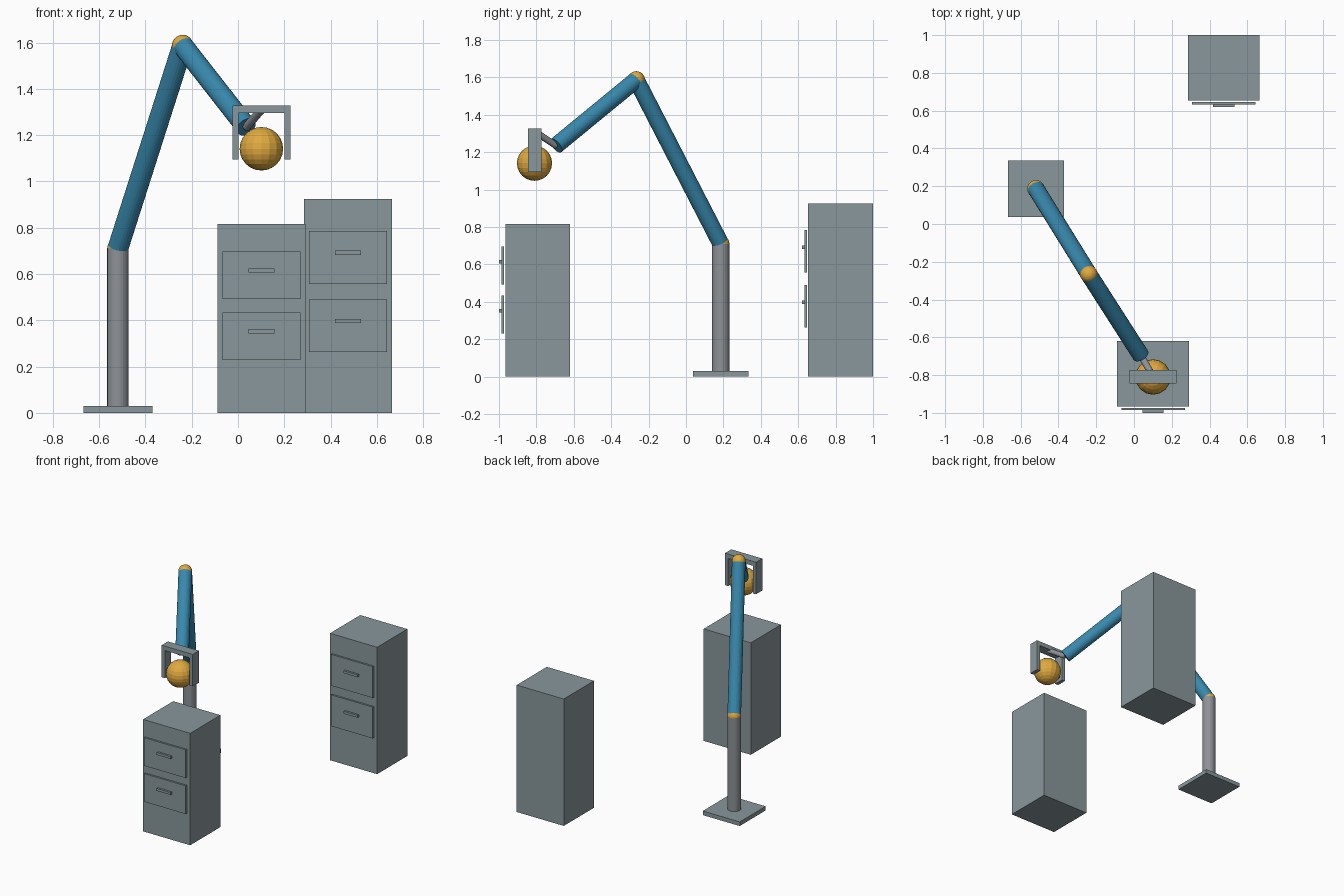
import bpy
from mathutils import Vector

if "Cube" in bpy.data.objects:
    bpy.data.objects.remove(bpy.data.objects["Cube"])


def material(name, rgb):
    m = bpy.data.materials.new(name)
    m.diffuse_color = (*rgb, 1)
    m.use_nodes = True
    m.node_tree.nodes["Principled BSDF"].inputs["Base Color"].default_value = m.diffuse_color
    return m


STEEL = material("steel grey", (0.25, 0.31, 0.33))
METAL = material("column grey", (0.27, 0.29, 0.31))
BLUE = material("arm blue", (0.04, 0.25, 0.42))
ORANGE = material("joint orange", (0.75, 0.40, 0.05))


def finish(name, mat):
    ob = bpy.context.object
    ob.name = name
    ob.data.materials.append(mat)
    return ob


def box(name, lo, hi, mat=STEEL):
    lo, hi = Vector(lo), Vector(hi)
    bpy.ops.mesh.primitive_cube_add(size=1, location=(lo + hi) / 2)
    ob = finish(name, mat)
    ob.scale = hi - lo
    bpy.ops.object.transform_apply(location=False, rotation=False, scale=True)
    return ob


def rod(name, a, b, r, mat, sides=24):
    a, b = Vector(a), Vector(b)
    bpy.ops.mesh.primitive_cylinder_add(vertices=sides, radius=r, depth=(b - a).length,
                                        location=(a + b) / 2,
                                        rotation=(b - a).to_track_quat('Z', 'Y').to_euler())
    return finish(name, mat)


def ball(name, c, r, seg=16, rings=12):
    bpy.ops.mesh.primitive_uv_sphere_add(segments=seg, ring_count=rings, radius=r, location=c)
    return finish(name, ORANGE)


def cabinet(name, x, front, height, drawers, drawer_h):
    box(name + "_body", (x - 0.19, front, 0), (x + 0.19, front + 0.347, height))
    for i, z in enumerate(drawers):
        # drawer front stands slightly proud of the body, handle on top of it
        box(f"{name}_drawer_{i}", (x - 0.168, front - 0.020, z - drawer_h / 2),
            (x + 0.168, front - 0.007, z + drawer_h / 2))
        hz = z + 0.021
        box(f"{name}_handle_{i}", (x - 0.056, front - 0.034, hz - 0.009),
            (x + 0.056, front - 0.020, hz + 0.009))


# Two cabinets
cabinet("front_cabinet", 0.101, -0.966, 0.816, (0.594, 0.332), 0.205)
cabinet("back_cabinet", 0.475, 0.653, 0.925, (0.671, 0.376), 0.228)

# Base and column
shoulder = (-0.519, 0.186, 0.71)
elbow = (-0.239, -0.266, 1.587)
wrist = (0.036, -0.695, 1.235)
box("base_plate", (-0.668, 0.037, 0), (-0.370, 0.335, 0.03))
rod("column", (-0.519, 0.186, 0.03), shoulder, 0.046, METAL)

# Arm with joints
ball("shoulder_joint", shoulder, 0.046, 24, 16)
rod("upper_arm", shoulder, elbow, 0.045, BLUE)
ball("elbow_joint", elbow, 0.046, 24, 16)
rod("forearm", elbow, wrist, 0.045, BLUE)
rod("wrist_rod", wrist, (0.101, -0.808, 1.31), 0.018, METAL, 16)

# Gripper bracket and held ball
box("gripper_bar", (-0.024, -0.844, 1.295), (0.226, -0.772, 1.327))
for side in (-1, 1):
    x = 0.101 + side * 0.112
    box(f"gripper_finger_{'left' if side < 0 else 'right'}",
        (x - 0.013, -0.844, 1.094), (x + 0.013, -0.772, 1.295))
ball("held_ball", (0.101, -0.810, 1.141), 0.094)
